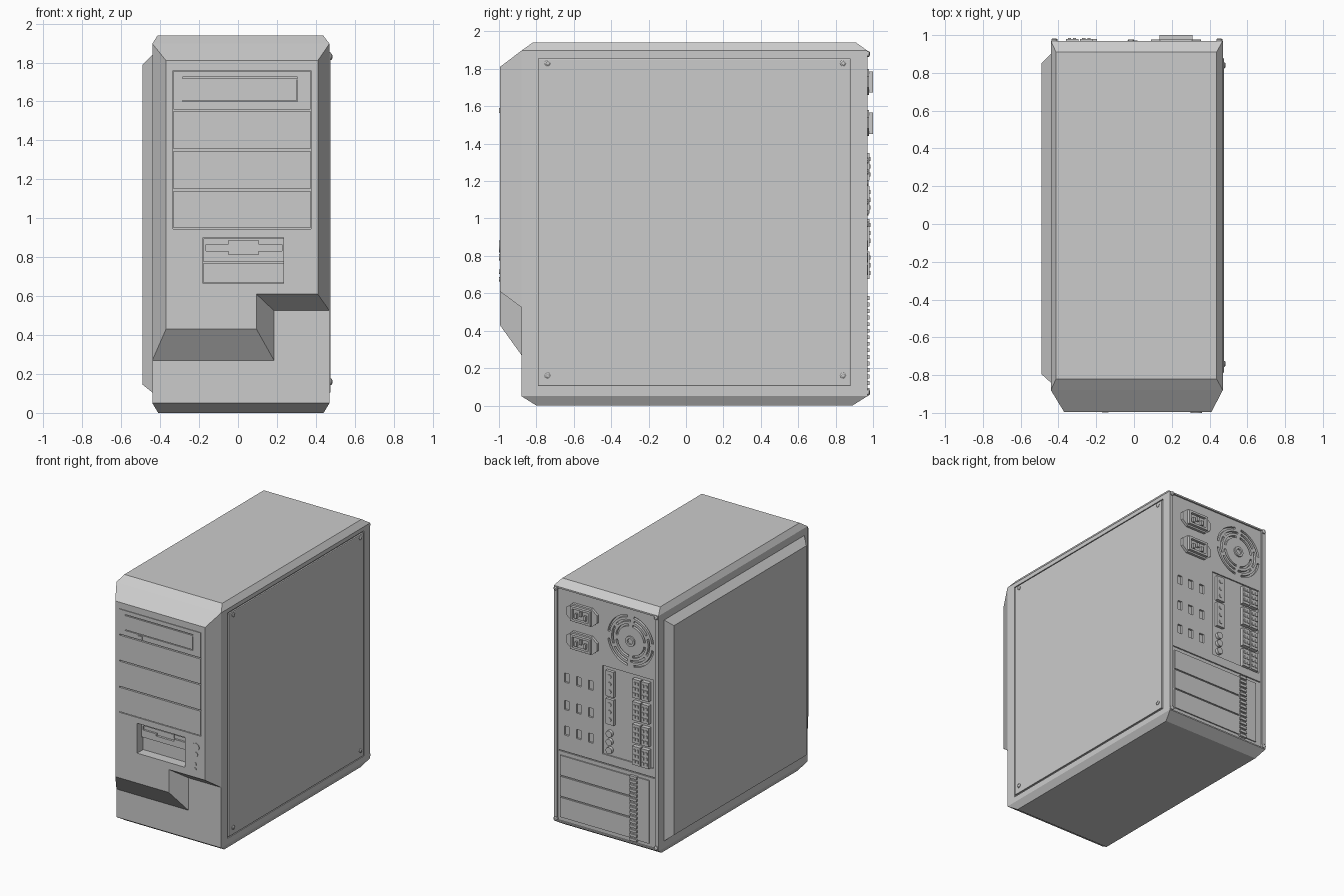
import bpy, bmesh
from math import sin, cos, pi, radians

if "Cube" in bpy.data.objects:
    bpy.data.objects.remove(bpy.data.objects["Cube"])

grey = bpy.data.materials.new("case_grey")
grey.diffuse_color = (0.6, 0.6, 0.6, 1)
grey.use_nodes = True
grey.node_tree.nodes["Principled BSDF"].inputs["Base Color"].default_value = grey.diffuse_color


def mesh(name, solids, smooth=False):
    """One object made of closed solids; each solid is a list of matching loops."""
    bm = bmesh.new()
    for loops in solids:
        rings = [[bm.verts.new(p) for p in loop] for loop in loops]
        n = len(rings[0])
        for a, b in zip(rings, rings[1:]):
            for i in range(n):
                j = (i + 1) % n
                bm.faces.new((a[i], a[j], b[j], b[i]))
        bm.faces.new(rings[0][::-1])
        bm.faces.new(rings[-1])
    bmesh.ops.recalc_face_normals(bm, faces=bm.faces)
    me = bpy.data.meshes.new(name)
    bm.to_mesh(me)
    bm.free()
    me.materials.append(grey)
    ob = bpy.data.objects.new(name, me)
    bpy.context.collection.objects.link(ob)
    if smooth:
        bpy.ops.object.select_all(action='DESELECT')
        ob.select_set(True)
        bpy.context.view_layer.objects.active = ob
        bpy.ops.object.shade_smooth_by_angle(angle=radians(35))
    return ob


def rect(a0, a1, b0, b1):
    return [(a0, b0), (a1, b0), (a1, b1), (a0, b1)]


def circle(cx, cz, r, n=20):
    return [(cx + r * cos(2 * pi * i / n), cz + r * sin(2 * pi * i / n)) for i in range(n)]


def along_y(*sections):
    """Loft of (y, outline in x and z) sections."""
    return [[(x, y, z) for x, z in pts] for y, pts in sections]


def along_x(*sections):
    return [[(x, y, z) for y, z in pts] for x, pts in sections]


def box(x0, x1, y0, y1, z0, z1):
    return along_y((y0, rect(x0, x1, z0, z1)), (y1, rect(x0, x1, z0, z1)))


def disc(x, z, r, y0, y1, n=20):
    return along_y((y0, circle(x, z, r, n)), (y1, circle(x, z, r, n)))


def arc(x, z, r0, r1, a0, a1, y0, y1, n=8):
    ts = [radians(a0 + (a1 - a0) * i / n) for i in range(n + 1)]
    pts = [(x + r1 * cos(t), z + r1 * sin(t)) for t in ts]
    pts += [(x + r0 * cos(t), z + r0 * sin(t)) for t in reversed(ts)]
    return along_y((y0, pts), (y1, pts))


def cut(target, solids):
    cutter = mesh("cutter", solids)
    cutter.hide_render = True
    mod = target.modifiers.new("cut", 'BOOLEAN')
    mod.operation, mod.solver, mod.object = 'DIFFERENCE', 'EXACT', cutter
    bpy.context.view_layer.objects.active = target
    bpy.ops.object.modifier_apply(modifier=mod.name)
    bpy.data.objects.remove(cutter)


# Main case with chamfered top and bottom
body = mesh("case_body", [[[(x, y, z) for x, y in rect(*r)] for z, r in (
    (0, (-.41, .44, -.80, .89)), (.05, (-.44, .47, -.88, .97)),
    (1.897, (-.44, .47, -.88, .97)), (1.94, (-.413, .437, -.82, .91)))]])

# Stepped front bezel with sloping edges
F = -.995
bezel = mesh("front_bezel", [along_y(
    (F, [(-.37, 1.81), (.41, 1.81), (.41, .61), (.095, .61), (.095, .43), (-.37, .43)]),
    (-.88, [(-.44, 1.897), (.47, 1.897), (.47, .525), (.185, .525), (.185, .27), (-.44, .27)]))])
cut(bezel, [box(-.335, .375, -1.05, F + .03, .945, 1.76),
            box(-.18, .235, -1.05, -.915, .665, .90)])

# Drive bay covers, the top one a disc drive
edges = [1.76, 1.555, 1.35, 1.145, .945]
bays = [box(-.332, .372, F + .001, F + .03, lo + .005, hi - .004)
        for hi, lo in zip(edges, edges[1:])]
drive = mesh("disc_drive_front", bays[:1])
cut(drive, [box(-.285, .305, -1.05, F + .012, 1.717, 1.725),
            box(-.285, .305, -1.05, F + .012, 1.600, 1.606),
            box(.300, .305, -1.05, F + .012, 1.61, 1.71)])
mesh("bay_covers", bays[1:])
mesh("drive_button", [box(-.17, -.135, F - .004, F + .01, 1.565, 1.592)])

# Floppy drive set back in its recess, with slot and finger notch
floppy = mesh("floppy_drive", [box(-.178, .233, -.945, -.915, .775, .895)])
cut(floppy, [box(-.165, .225, -1, -.93, .832, .866)])
cut(floppy, [box(-.05, .105, -1, -.928, .815, .885)])
mesh("floppy_door", [box(-.045, .10, -.935, -.92, .835, .862)])
mesh("lower_bay_cover", [box(-.178, .233, -.925, -.912, .668, .770)])

# Power and reset buttons, indicator lights
mesh("front_buttons", [disc(x, z, r, -1.0, F + .01) for x, z, r in
                       ((.33, .85, .031), (.33, .793, .018), (.325, .715, .012), (.325, .675, .011))], True)

# Side panels: bulging on the left, nearly flat on the right
mesh("left_panel", [along_x((-.43, rect(-.84, .90, .105, 1.84)), (-.44, rect(-.84, .90, .105, 1.84)),
                            (-.49, rect(-.795, .85, .145, 1.79)))])
cut(body, [along_x((.462, rect(-.80, .89, .095, 1.865)), (.6, rect(-.80, .89, .095, 1.865)))])
mesh("right_panel", [along_x((.455, rect(-.79, .88, .105, 1.855)), (.474, rect(-.79, .88, .105, 1.855)),
                             (.476, rect(-.785, .875, .11, 1.85)))])


def dome_x(y, z):
    return along_x((.47, circle(y, z, .016, 12)), (.48, circle(y, z, .016, 12)), (.485, circle(y, z, .009, 12)))


mesh("side_screws", [dome_x(y, z) for y in (-.74, .84) for z in (.16, 1.83)], True)

# Recessed back plate with fan slots, knockouts and connector area
B = .958
cut(body, [box(-.408, .44, B, 1.1, .06, 1.885)])
fx, fz = -.19, 1.63
slots = [arc(fx, fz, r, r + .016, a + off, a + off + span, B - .02, 1.1)
         for r, off, span, step in ((.185, 8, 74, 90), (.15, 40, 50, 60), (.115, 8, 74, 90))
         for a in range(0, 360, step)]
knockouts = [box(x - .02, x + .02, B - .015, 1.1, z - .036, z + .036)
             for x in (.366, .262, .158) for z in (1.19, .975, .775)]
cut(body, slots + knockouts + [box(-.39, .055, B - .01, 1.1, .68, 1.375),
                               box(-.400, .435, B - .008, 1.1, .605, .612)])
mesh("fan_hub", [arc(fx, fz, .022, .04, 0, 180, B - .01, B + .012),
                 arc(fx, fz, .022, .04, 180, 360, B - .01, B + .012)], True)
mesh("back_screws", [along_y((.96, circle(x, z, .016, 12)), (.978, circle(x, z, .016, 12)),
                             (.983, circle(x, z, .009, 12)))
                     for x in (-.422, .452) for z in (.07, 1.88)], True)

# Mains sockets
for i, z in enumerate((1.73, 1.51)):
    x = .222
    hexa = [(x + a, z + b) for a, b in ((-.133, -.03), (-.085, -.07), (.085, -.07), (.133, -.03),
                                        (.133, .03), (.085, .07), (-.085, .07), (-.133, .03))]
    mesh(f"socket_flange_{i}", [along_y((B - .01, hexa), (.978, hexa))])
    housing = mesh(f"socket_housing_{i}", [box(x - .0875, x + .0875, .975, 1.0, z - .057, z + .057)])
    cut(housing, [box(x - .07, x + .07, .98, 1.1, z - .04, z + .04)])
    mesh(f"socket_pins_{i}", [box(x + dx - .009, x + dx + .009, .975, .998, z + dz - .018, z + dz + .018)
                              for dx, dz in ((-.038, -.01), (0, .012), (.038, -.01))])

# Connectors on the back
P = B - .012
mesh("long_ports", [box(-.05, .02, P, .970, z - .1, z + .1) for z in (1.25, 1.03)])
mesh("long_port_pins", [disc(-.015, z + dz, .016, .965, .976, 10)
                        for z in (1.25, 1.03) for dz in (-.06, 0, .06)])
mesh("round_ports", [disc(-.008, z, .026, P, .972) for z in (.855, .79, .725)], True)
blocks = [(x, z) for x in (-.252, -.328) for z in (1.277, 1.10, .923, .75)]
mesh("port_blocks", [box(x - .033, x + .033, P, .98, z - .073, z + .073) for x, z in blocks])
mesh("port_block_pins", [box(x + dx - .008, x + dx + .008, .975, .986, z + dz - .011, z + dz + .011)
                         for x, z in blocks for dx in (-.014, .014) for dz in (-.042, 0, .042)])

# Expansion slot covers and vent bars
mesh("slot_covers", [box(-.19, .42, B - .01, .967, lo + .005, hi - .005)
                     for lo, hi in ((.085, .25), (.25, .415), (.415, .58))])
mesh("slot_bracket", [box(-.355, -.192, B - .01, .966, .085, .58)])
mesh("vent_bars", [box(-.255, -.195, .96, .98, .075 + .035 * i, .095 + .035 * i) for i in range(15)])
